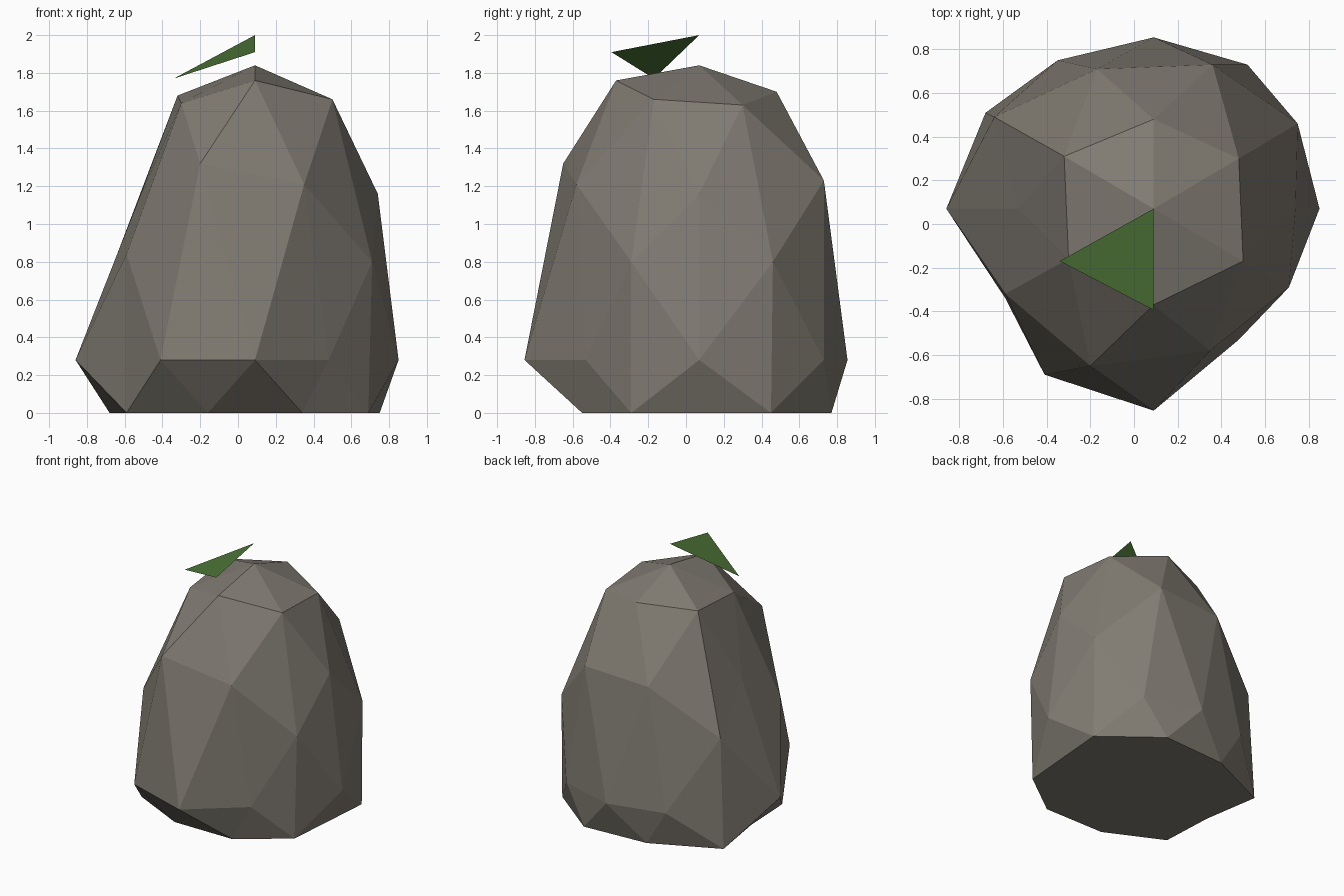
import bpy, bmesh
from mathutils import Vector

if "Cube" in bpy.data.objects:
    bpy.data.objects.remove(bpy.data.objects["Cube"])

A, B = 0.5257, 0.8507
C, D, E = 0.309, 0.5, 0.809


def material(name, colour):
    m = bpy.data.materials.new(name)
    m.diffuse_color = (*colour, 1)
    m.use_nodes = True
    m.node_tree.nodes["Principled BSDF"].inputs["Base Color"].default_value = m.diffuse_color
    return m


def add_object(name, bm, mat):
    mesh = bpy.data.meshes.new(name)
    bm.to_mesh(mesh)
    bm.free()
    mesh.materials.append(mat)
    obj = bpy.data.objects.new(name, mesh)
    bpy.context.collection.objects.link(obj)
    return obj


# Rock: each icosphere ring direction, then its weathered (x, y, z) positions
# in quadrant order ++, -+, --, +-
RINGS = [
    ((0, 0, 1), [(.09, .07, 1.84)]),
    ((0, A, B), [(.09, .48, 1.70), (.09, -.37, 1.76)]),
    ((D, C, E), [(.48, .30, 1.63), (-.32, .31, 1.68), (-.30, -.16, 1.64), (.50, -.17, 1.66)]),
    ((B, 0, A), [(.74, .07, 1.16), (-.53, .07, 1.12)]),
    ((C, E, D), [(.36, .73, 1.23), (-.17, .71, 1.20), (-.20, -.65, 1.32), (.35, -.58, 1.21)]),
    ((E, D, C), [(.75, .46, .80), (-.64, .49, .84), (-.59, -.32, .84), (.71, -.29, .80)]),
    ((A, B, 0), [(.52, .73, .28), (-.35, .75, .28), (-.41, -.69, .28), (.48, -.53, .28)]),
    ((1, 0, 0), [(.85, .07, .28), (-.86, .07, .28)]),
    ((0, 1, 0), [(.09, .855, .28), (.09, -.855, .28)]),
    # flat underside outline
    ((E, D, -C), [(.75, .45, 0), (-.68, .51, 0), (-.59, -.34, 0), (.69, -.29, 0)]),
    ((C, E, -D), [(.34, .77, 0), (-.18, .74, 0), (-.16, -.55, 0), (.34, -.55, 0)]),
    ((B, 0, -A), [(.72, .07, 0), (-.61, .07, 0)]),
]

bm = bmesh.new()
target = {}
for (dx, dy, dz), points in RINGS:
    dirs = []
    for sx, sy in ((1, 1), (-1, 1), (-1, -1), (1, -1)):
        d = (sx * dx, sy * dy, dz)
        if d not in dirs:
            dirs.append(d)
    for d, p in zip(dirs, points):
        target[bm.verts.new(Vector(d).normalized())] = p

# Triangulate as a regular icosphere, then push vertices to the rock shape
bmesh.ops.convex_hull(bm, input=list(bm.verts))
for v, p in target.items():
    v.co = p
bmesh.ops.recalc_face_normals(bm, faces=bm.faces)
add_object("rock", bm, material("stone", (0.22, 0.20, 0.17)))

# Moss: one floating triangular flake over the top
bm = bmesh.new()
bm.faces.new([bm.verts.new(p) for p in
              ((.09, .07, 2.0), (-.34, -.17, 1.77), (.09, -.395, 1.91))])
add_object("moss_flake", bm, material("moss", (0.07, 0.17, 0.035)))
